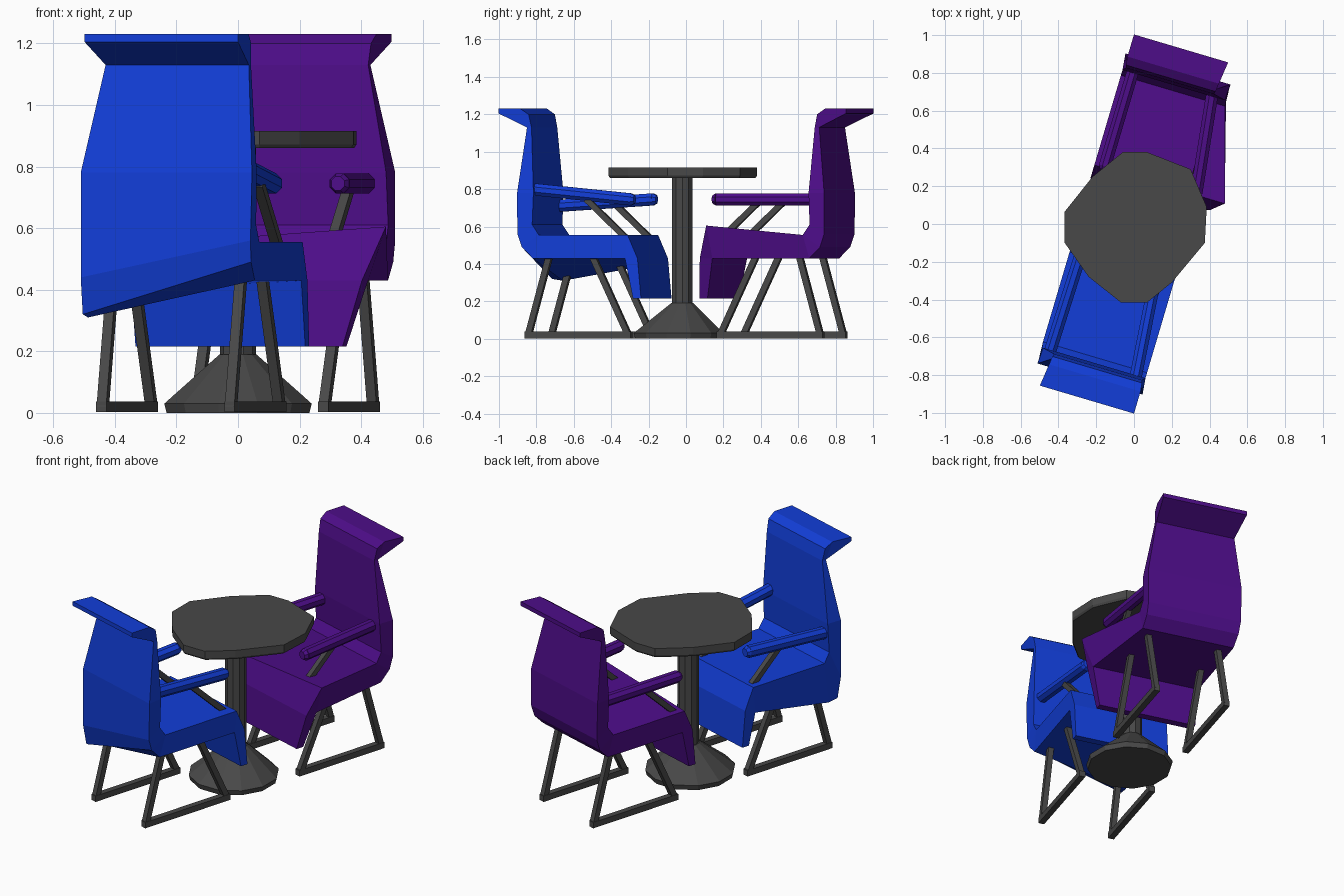
import bpy, bmesh, math
from mathutils import Vector, Matrix

if "Cube" in bpy.data.objects:
    bpy.data.objects.remove(bpy.data.objects["Cube"])


def finish(bm, name, turn=0.0, mat=None):
    bmesh.ops.recalc_face_normals(bm, faces=bm.faces)
    me = bpy.data.meshes.new(name)
    bm.to_mesh(me)
    bm.free()
    ob = bpy.data.objects.new(name, me)
    ob.rotation_euler.z = turn
    bpy.context.collection.objects.link(ob)
    me.materials.append(mat)
    return ob


def material(name, rgb):
    m = bpy.data.materials.new(name)
    m.diffuse_color = (*rgb, 1)
    m.use_nodes = True
    m.node_tree.nodes["Principled BSDF"].inputs["Base Color"].default_value = m.diffuse_color
    return m


def bar(bm, a, b, r1, r2=None, n=4):
    # straight bar from a to b with an n-sided section
    a, b = Vector(a), Vector(b)
    d = b - a
    mat = (Matrix.Translation((a + b) / 2) @ d.to_track_quat('Z', 'Y').to_matrix().to_4x4()
           @ Matrix.Rotation(math.pi / n, 4, 'Z'))
    bmesh.ops.create_cone(bm, cap_ends=True, segments=n, radius1=r1,
                          radius2=r1 if r2 is None else r2, depth=d.length, matrix=mat)


def loft(bm, rings, caps=None):
    # skin between closed rings; caps lists the faces that close each end
    vs = [[bm.verts.new(p) for p in ring] for ring in rings]
    n = len(vs[0])
    for lo, hi in zip(vs, vs[1:]):
        for i in range(n):
            j = (i + 1) % n
            bm.faces.new((lo[i], lo[j], hi[j], hi[i]))
    for end in (vs[0], vs[-1]):
        for face in caps or [range(n)]:
            bm.faces.new([end[i] for i in face])


# Shell side outline: depth, height, left edge, right edge
SHELL = [
    (-.77, .43, -.28, .285), (-.83, .49, -.28, .29), (-.853, .56, -.28, .295),
    (-.853, .78, -.28, .30), (-.805, 1.13, -.21, .275), (-.962, 1.205, -.235, .285),
    (-.962, 1.23, -.235, .285), (-.84, 1.23, -.22, .285), (-.795, 1.20, -.215, .28),
    (-.78, 1.13, -.21, .275), (-.765, .78, -.275, .29), (-.772, .61, -.28, .29),
    (-.735, .555, -.285, .29), (-.24, .555, -.285, .29), (-.185, .43, -.285, .29),
    (-.165, .215, -.285, .29), (-.21, .215, -.285, .29), (-.255, .43, -.285, .29),
]
SIDE_FACES = [(4, 5, 6, 7), (4, 7, 8, 9), (3, 4, 9, 10), (2, 3, 10, 11), (1, 2, 11, 12),
              (0, 1, 12), (0, 12, 13, 17), (17, 13, 14), (17, 14, 15, 16)]


def chair(label, turn, mat, left_moves, arms):
    # seat and back in one shell; left_moves shifts left-side points (sideways, up)
    left, right = [], []
    for i, (v, z, ul, ur) in enumerate(SHELL):
        du, dz = left_moves.get(i, (0, 0))
        left.append((ul + du, v, z + dz))
        right.append((ur, v, z))
    bm = bmesh.new()
    loft(bm, [left, right], SIDE_FACES)
    finish(bm, label + "_seat_shell", turn, mat)

    for side, s, (u0, z0, u1, z1) in zip(("left", "right"), (-1, 1), arms):
        # armrest with tapered tip
        bm = bmesh.new()
        bar(bm, (u0, -.79, z0), (u1, -.25, z1), .035, n=8)
        bar(bm, (u1, -.25, z1), (u1, -.23, z1), .035, .024, 8)
        finish(bm, f"{label}_{side}_armrest", turn, mat)

        # diagonal armrest strut
        u = (u0 + u1) / 2
        bm = bmesh.new()
        bar(bm, (u, -.49, z1), (u, -.25, .52), .022)
        finish(bm, f"{label}_{side}_arm_strut", turn, grey)

        # trapezoid leg frame
        u = s * .217
        bm = bmesh.new()
        bar(bm, (u, -.83, .02), (u, -.24, .02), .025)
        bar(bm, (u, -.815, .017), (u, -.695, .45), .023)
        bar(bm, (u, -.255, .017), (u, -.46, .45), .023)
        finish(bm, f"{label}_{side}_leg_frame", turn, grey)


blue = material("blue", (.006, .048, .69))
purple = material("purple", (.075, .004, .25))
grey = material("dark_grey", (.065, .065, .065))
tilt = math.radians(-16.5)

# blue chair: rear left corner sags
chair("blue_chair", tilt, blue,
      {0: (0, -.12), 1: (0, -.17), 2: (0, -.12), 17: (0, -.03)},
      [(-.235, .71, -.225, .745), (.24, .80, .19, .745)])
# purple chair: front left seat corner flares out and up
chair("purple_chair", tilt + math.pi, purple,
      {13: (-.145, .05), 14: (-.08, .0), 15: (-.02, 0), 16: (-.02, 0), 17: (-.08, 0)},
      [(-.20, .745, -.27, .745), (.235, .745, .235, .745)])

# table top
outline = [(-.06, .38), (.07, .38), (.30, .29), (.385, .09), (.375, -.10), (.20, -.31),
           (.07, -.415), (-.07, -.415), (-.24, -.28), (-.367, -.10), (-.367, .065), (-.22, .25)]
bm = bmesh.new()
loft(bm, [[(x * k, y * k, z) for x, y in outline] for z, k in ((.86, .98), (.872, 1), (.915, 1))])
finish(bm, "table_top", 0, grey)

# table pillar
bm = bmesh.new()
bar(bm, (0, -.02, .1), (0, -.02, .87), .058, n=10)
finish(bm, "table_pillar", 0, grey)

# table base
bm = bmesh.new()
angles = [math.radians(15 + 30 * k) for k in range(12)]
loft(bm, [[(r * math.cos(t), cy + r * math.sin(t), z) for t in angles]
          for r, z, cy in ((.24, 0, -.04), (.248, .03, -.04), (.062, .19, -.02))])
finish(bm, "table_base", 0, grey)
